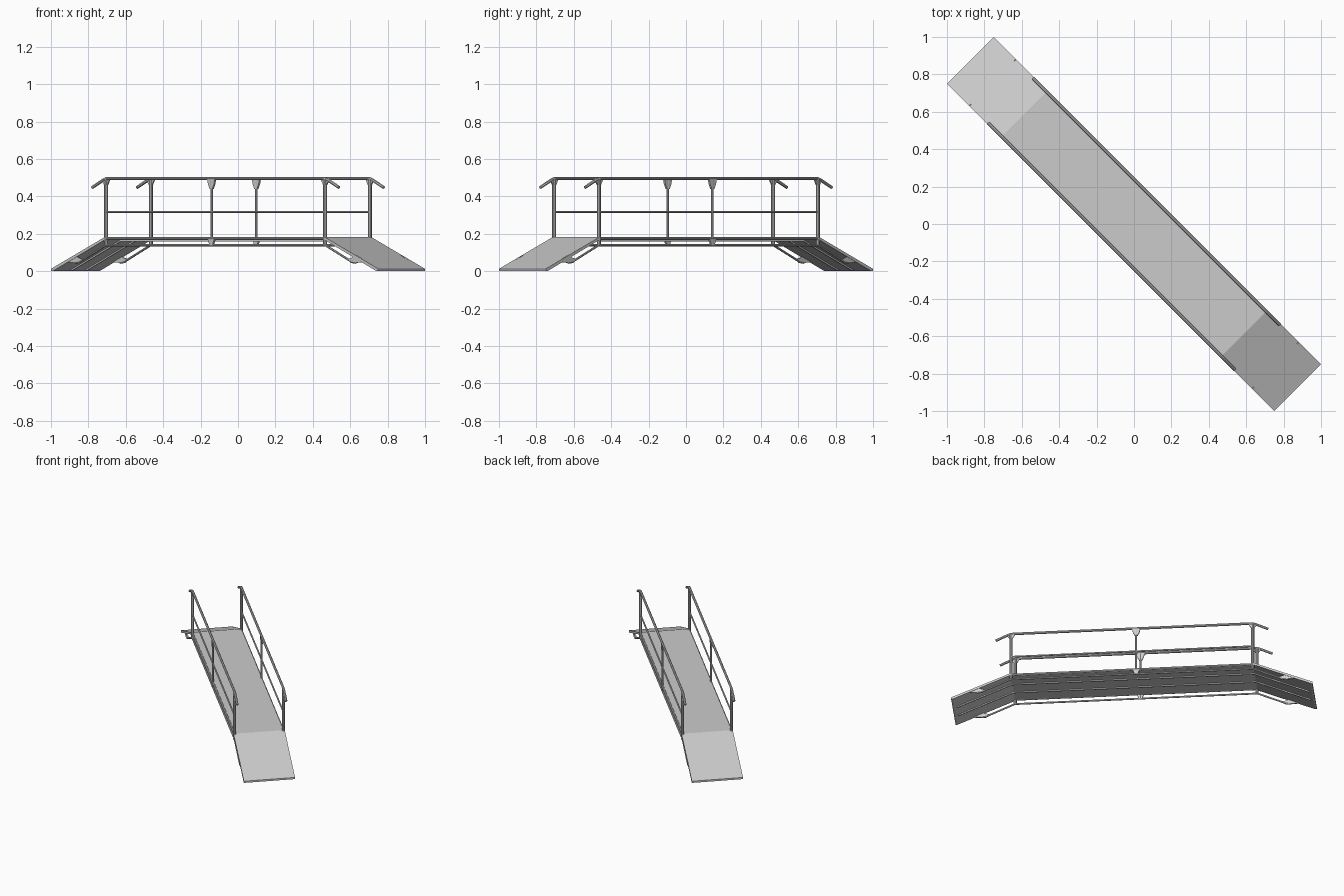
import bpy, bmesh, math
from mathutils import Matrix

if "Cube" in bpy.data.objects:
    bpy.data.objects.remove(bpy.data.objects["Cube"])

# Built along local X, then turned onto the diagonal
TURN = Matrix.Rotation(math.radians(-45), 4, 'Z')
HALF, END = 0.83, 1.237      # deck end, ramp tip
SIDE, WIDE = 0.169, 0.177    # railing plane, ramp half width


def plate(name, profile, y0, y1):
    """Extrude an x/z outline from y0 to y1."""
    bm = bmesh.new()
    face = bm.faces.new([bm.verts.new((x, y0, z)) for x, z in profile])
    new = bmesh.ops.extrude_face_region(bm, geom=[face])['geom']
    bmesh.ops.translate(bm, vec=(0, y1 - y0, 0),
                        verts=[g for g in new if isinstance(g, bmesh.types.BMVert)])
    bmesh.ops.recalc_face_normals(bm, faces=bm.faces)
    bm.transform(TURN)
    me = bpy.data.meshes.new(name)
    bm.to_mesh(me)
    bm.free()
    ob = bpy.data.objects.new(name, me)
    bpy.context.collection.objects.link(ob)
    return ob


def tube(name, points, r):
    """Round tube along a path."""
    cu = bpy.data.curves.new(name, 'CURVE')
    cu.dimensions = '3D'
    cu.bevel_depth, cu.bevel_resolution, cu.use_fill_caps = r, 2, True
    sp = cu.splines.new('POLY')
    sp.points.add(len(points) - 1)
    for p, co in zip(sp.points, points):
        p.co = (*co, 1)
    ob = bpy.data.objects.new(name, cu)
    bpy.context.collection.objects.link(ob)
    ob.matrix_world = TURN
    bpy.ops.object.select_all(action='DESELECT')
    ob.select_set(True)
    bpy.context.view_layer.objects.active = ob
    bpy.ops.object.convert(target='MESH')
    bpy.ops.object.shade_smooth_by_angle()
    return ob


# Walking deck and its two under-stringers
plate("deck", [(-HALF, .183), (HALF, .183), (HALF, .168), (-HALF, .168)], -.164, .164)
for s in (-1, 1):
    plate("deck_stringer", [(-HALF, .17), (HALF, .17), (HALF, .16), (-HALF, .16)],
          s * .055 - .004, s * .055 + .004)

# Sloping ramps with matching stringers
for e in (-1, 1):
    plate("ramp", [(e * HALF, .183), (e * END, .013), (e * END, 0),
                   (e * (END - .012), 0), (e * HALF, .168)], -WIDE, WIDE)
    for s in (-1, 1):
        plate("ramp_stringer", [(e * HALF, .17), (e * 1.21, .008), (e * 1.2, .002),
                                (e * HALF, .16)], s * .055 - .004, s * .055 + .004)

# Railings on both sides
for s in (-1, 1):
    y = s * SIDE

    def path(pts):
        left = [(-x, y, z) for x, z in reversed(pts)]
        return left + [(x, y, z) for x, z in pts]

    tube("handrail", path([(.815, .496), (.835, .493), (.855, .485), (.932, .448)]), .009)
    tube("middle_rail", [(-HALF, y, .317), (HALF, y, .317)], .006)
    tube("lower_rail", path([(HALF, .139), (1.03, .05), (1.06, .046)]), .0065)
    tube("deck_edge_rail", [(-HALF, y, .174), (HALF, y, .174)], .008)
    for e in (-1, 1):
        tube("end_post", [(e * .828, y, .139), (e * .828, y, .493)], .0105)
        # Small web under the handrail bend
        plate("end_web", [(e * .80, .49), (e * .855, .483), (e * .84, .462),
                          (e * .815, .462)], y - .004, y + .004)
        # Foot bracket tying the lower rail to the ramp
        plate("foot_bracket", [(e * 1.00, .062), (e * 1.03, .043), (e * 1.10, .047),
                               (e * 1.125, .06), (e * 1.07, .085)], y - .005, y + .005)
    # Middle post with tapered top and bottom brackets
    m = -.03
    tube("middle_post", [(m, y, .139), (m, y, .49)], .007)
    plate("post_top_bracket", [(m - .028, .49), (m + .028, .49), (m + .022, .465),
                               (m + .01, .44), (m - .01, .44), (m - .022, .465)],
          y - .006, y + .006)
    plate("post_bottom_bracket", [(m - .024, .17), (m + .024, .17), (m + .01, .137),
                                  (m - .01, .137)], y - .006, y + .006)
